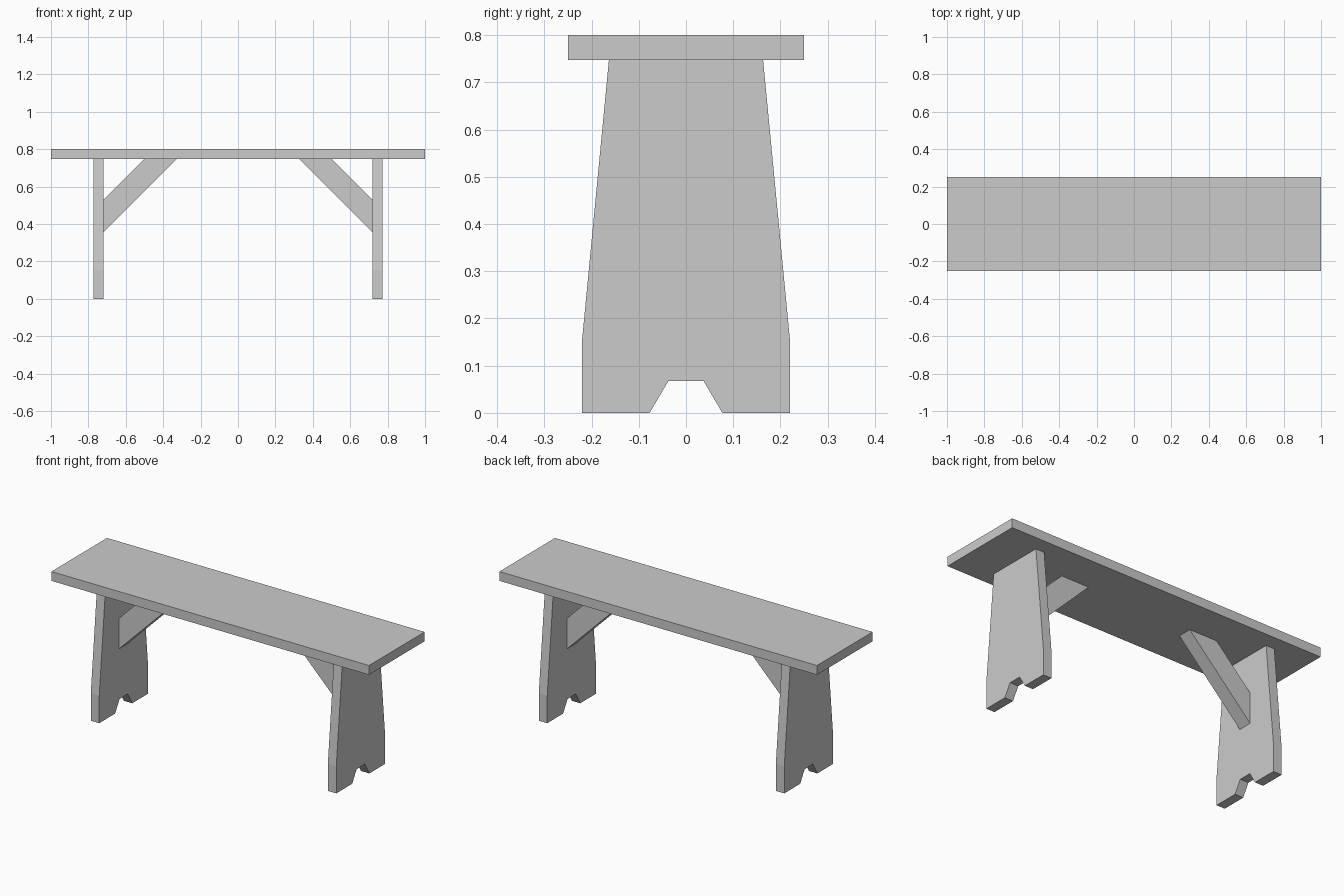
import bpy, bmesh
from mathutils import Vector

if "Cube" in bpy.data.objects:
    bpy.data.objects.remove(bpy.data.objects["Cube"])


def prism(name, points, offset):
    """Extrude a flat outline of 3D points along an offset."""
    bm = bmesh.new()
    face = bm.faces.new([bm.verts.new(p) for p in points])
    ext = bmesh.ops.extrude_face_region(bm, geom=[face])
    bmesh.ops.translate(bm, vec=Vector(offset),
                        verts=[v for v in ext["geom"] if isinstance(v, bmesh.types.BMVert)])
    bmesh.ops.recalc_face_normals(bm, faces=bm.faces)
    mesh = bpy.data.meshes.new(name)
    bm.to_mesh(mesh)
    bm.free()
    obj = bpy.data.objects.new(name, mesh)
    bpy.context.collection.objects.link(obj)
    return obj


# Seat plank
prism("seat", [(-1, -0.25, 0.747), (1, -0.25, 0.747), (1, 0.25, 0.747), (-1, 0.25, 0.747)],
      (0, 0, 0.053))

# Half outline of a leg board (y, z): foot notch, foot, tapered side
half = [(0.037, 0.068), (0.077, 0), (0.22, 0), (0.22, 0.155), (0.163, 0.75)]
outline = half + [(-y, z) for y, z in reversed(half)]

# Diagonal brace outline (x, z)
brace = [(0.725, 0.35), (0.725, 0.525), (0.50, 0.75), (0.325, 0.75)]

for side, s in (("left", -1), ("right", 1)):
    # Leg board
    prism(side + "_leg", [(s * 0.72, y, z) for y, z in outline], (s * 0.053, 0, 0))
    # Brace between leg and seat
    prism(side + "_brace", [(s * x, -0.04, z) for x, z in brace], (0, 0.08, 0))
